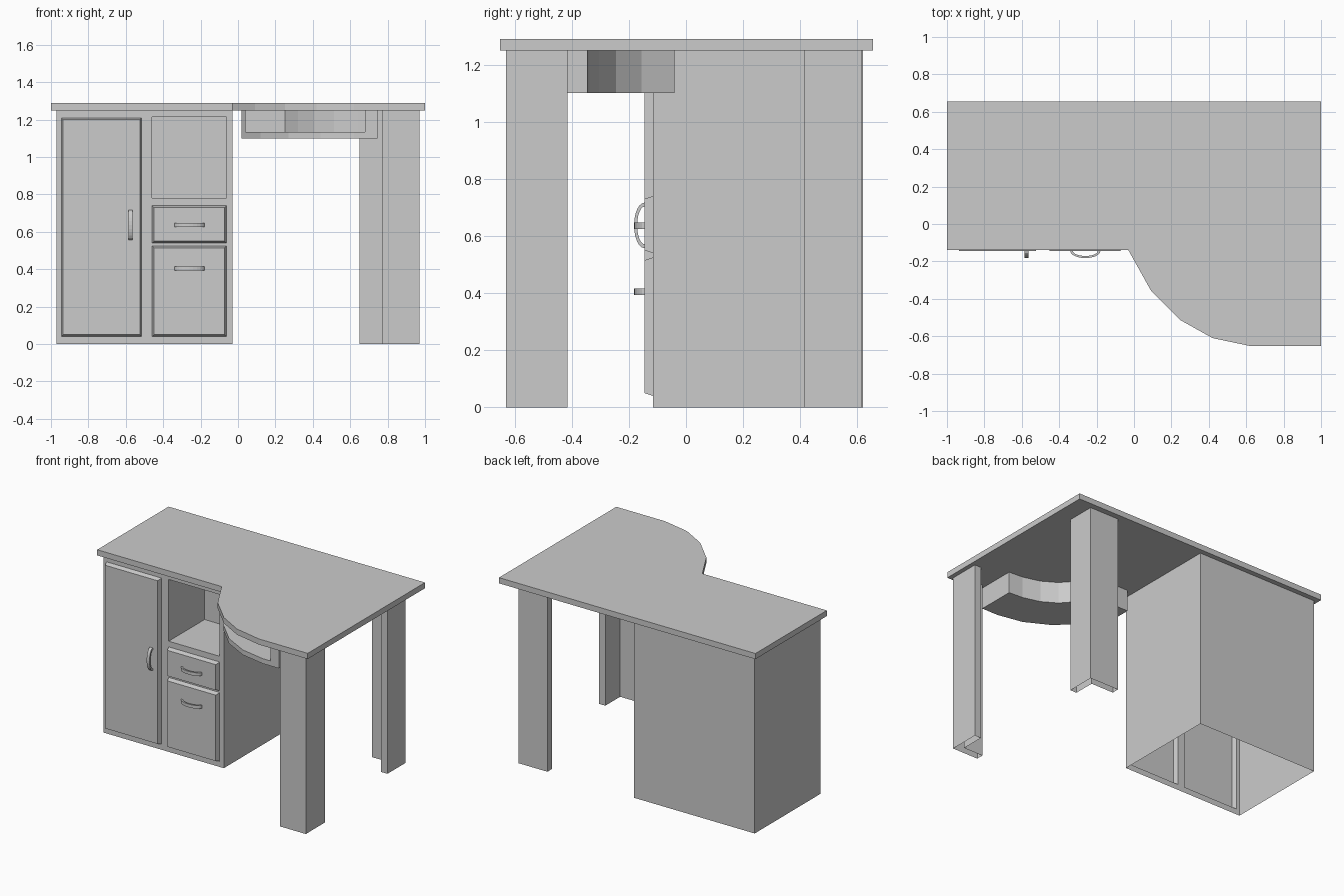
import bpy, bmesh, math

if "Cube" in bpy.data.objects:
    bpy.data.objects.remove(bpy.data.objects["Cube"])


def finish(name, bm):
    bmesh.ops.remove_doubles(bm, verts=bm.verts, dist=1e-5)
    bmesh.ops.recalc_face_normals(bm, faces=bm.faces)
    me = bpy.data.meshes.new(name)
    bm.to_mesh(me)
    bm.free()
    ob = bpy.data.objects.new(name, me)
    bpy.context.collection.objects.link(ob)
    return ob


def prism(name, pts, lo, hi, bottom=True, place=lambda u, v, w: (u, v, w)):
    """Extrude a 2D outline from lo to hi; place maps it into the model."""
    bm = bmesh.new()
    a = [bm.verts.new(place(u, v, lo)) for u, v in pts]
    b = [bm.verts.new(place(u, v, hi)) for u, v in pts]
    n = len(pts)
    for i in range(n):
        j = (i + 1) % n
        bm.faces.new((a[i], a[j], b[j], b[i]))
    bm.faces.new(b)
    if bottom:
        bm.faces.new(a[::-1])
    return finish(name, bm)


def rect(x0, x1, y0, y1):
    return [(x0, y0), (x1, y0), (x1, y1), (x0, y1)]


def quads(name, faces):
    bm = bmesh.new()
    for f in faces:
        bm.faces.new([bm.verts.new(p) for p in f])
    return finish(name, bm)


TOP = 1.25

# Tabletop with the faceted concave-to-wide front edge
prism("tabletop", [(-1, .655), (-1, -.14), (-.03, -.14), (.09, -.355), (.25, -.515),
                   (.42, -.61), (.62, -.652), (1, -.652), (1, .655)], TOP, 1.29)

# Cabinet carcass: thin shell, open underneath
X0, X1, YF, YB = -.97, -.03, -.115, .62
quads("cabinet_sides_and_back", [
    [(X0, YF, 0), (X0, YB, 0), (X0, YB, TOP), (X0, YF, TOP)],
    [(X0, YB, 0), (X1, YB, 0), (X1, YB, TOP), (X0, YB, TOP)],
    [(X1, YB, 0), (X1, YF, 0), (X1, YF, TOP), (X1, YB, TOP)]])

# Front frame with openings for door, drawers and niche
door = (-.945, -.515, .04, 1.21)
drawer_upper = (-.46, -.062, .54, .74)
drawer_lower = (-.46, -.062, .04, .525)
niche = (-.46, -.062, .78, 1.215)
holes = [door, drawer_upper, drawer_lower, niche]
xs = sorted({X0, X1} | {v for h in holes for v in h[:2]})
zs = sorted({0, TOP} | {v for h in holes for v in h[2:]})
cells = []
for xa, xb in zip(xs, xs[1:]):
    for za, zb in zip(zs, zs[1:]):
        cx, cz = (xa + xb) / 2, (za + zb) / 2
        if not any(h[0] < cx < h[1] and h[2] < cz < h[3] for h in holes):
            cells.append([(xa, YF, za), (xb, YF, za), (xb, YF, zb), (xa, YF, zb)])
quads("cabinet_front_frame", cells)


def tray(name, hole, depth, inset):
    """Five-sided panel from an opening: outward for doors, inward for the niche."""
    xa, xb, za, zb = hole
    i, y = inset, YF + depth
    a = [(xa, YF, za), (xb, YF, za), (xb, YF, zb), (xa, YF, zb)]
    b = [(xa + i, y, za + i), (xb - i, y, za + i), (xb - i, y, zb - i), (xa + i, y, zb - i)]
    return quads(name, [b] + [[a[k], a[(k + 1) % 4], b[(k + 1) % 4], b[k]] for k in range(4)])


tray("door", door, -.03, .01)
tray("upper_drawer", drawer_upper, -.03, .01)
tray("lower_drawer", drawer_lower, -.03, .01)
tray("open_niche", niche, .4, 0)


# Bow handles
def handle(name, cx, cz, vertical):
    n, pts = 12, []
    for r, d in ((.08, .037), (.066, .026)):
        arc = [(r * math.cos(math.pi * k / n), -.145 - d * math.sin(math.pi * k / n))
               for k in range(n + 1)]
        pts += arc if not pts else arc[::-1]
    if vertical:
        place = lambda u, v, w: (cx + w, v, cz + u)
    else:
        place = lambda u, v, w: (cx + u, v, cz + w)
    prism(name, pts, -.011, .011, place=place)


handle("door_handle", -.574, .637, True)
handle("upper_drawer_handle", -.26, .636, False)
handle("lower_drawer_handle", -.26, .405, False)


# L-shaped legs, open underneath
def leg(name, x0, x1, y_out, y_in, t=.05):
    s = t if y_in > y_out else -t
    prism(name, [(x0, y_out), (x1, y_out), (x1, y_in), (x1 - t, y_in),
                 (x1 - t, y_out + s), (x0, y_out + s)], 0, TOP, bottom=False)


leg("front_leg", .77, .97, -.63, -.415)
leg("back_leg", .65, .875, .615, .415)

# Curved open tray under the wide end
front = [(.02, -.14), (.12, -.335), (.27, -.485), (.44, -.575), (.62, -.61), (.745, -.61)]
back = [(.745, -.345), (.64, -.338), (.52, -.305), (.42, -.245), (.34, -.155), (.285, -.04)]
inner = [(.25, -.06), (.32, -.172), (.408, -.265), (.512, -.326), (.64, -.36), (.745, -.365)]
prism("tray_floor", front + back + [(.02, -.04)], 1.10, 1.135)
prism("tray_back_wall", back + [(.02, -.04), (.02, -.06)] + inner, 1.135, TOP)
prism("tray_left_wall", [(.02, -.06), (.02, -.14), (.04, -.18), (.04, -.06)], 1.135, TOP)
prism("tray_right_wall", rect(.68, .745, -.61, -.365), 1.135, TOP)
